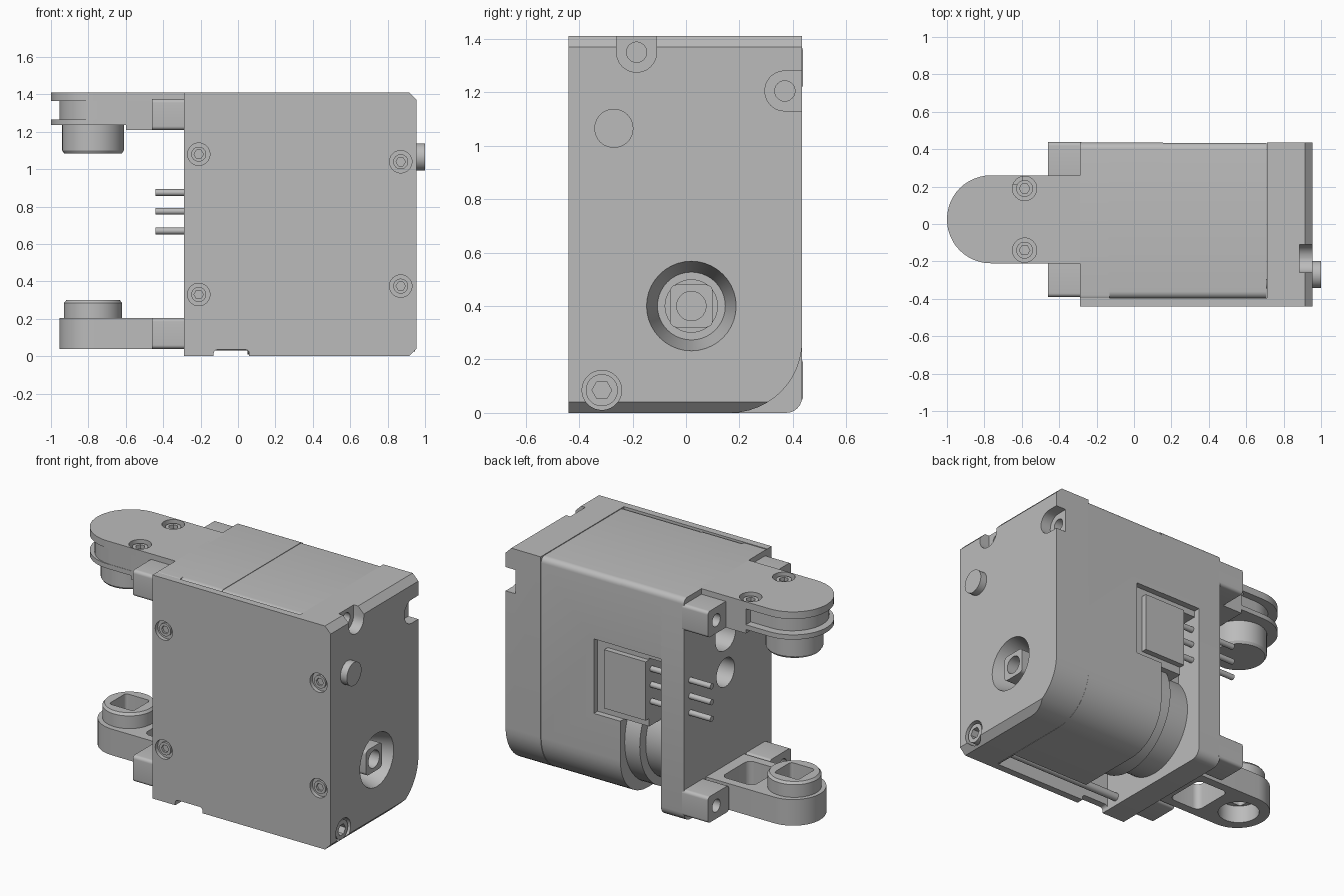
import bpy, bmesh
from math import pi, sin, cos, radians

old = bpy.data.objects.get("Cube")
if old:
    bpy.data.objects.remove(old, do_unlink=True)

grey = bpy.data.materials.new("plain_grey")
grey.use_nodes = True
grey.diffuse_color = (0.5, 0.5, 0.5, 1)
grey.node_tree.nodes["Principled BSDF"].inputs["Base Color"].default_value = (0.5, 0.5, 0.5, 1)
parts = []


def circle(a, b, r, n=40):
    return [(a + r * cos(2 * pi * i / n), b + r * sin(2 * pi * i / n)) for i in range(n)]


def rect(a0, b0, a1, b1, radii=(0, 0, 0, 0)):
    """Rectangle outline; radii for low-left, low-right, top-right, top-left."""
    out = []
    corners = ((a0, b0, 1, 1), (a1, b0, -1, 1), (a1, b1, -1, -1), (a0, b1, 1, -1))
    for k, ((a, b, sa, sb), r) in enumerate(zip(corners, radii)):
        steps = 12 if r > 0.1 else 6
        for i in range(steps + 1 if r else 1):
            t = radians(180 + 90 * k + 90 * i / steps)
            out.append((a + sa * r + r * cos(t), b + sb * r + r * sin(t)))
    return out


def prism(name, axis, outline, lo, hi, outline_hi=None, keep=True):
    """Extrude an outline along an axis, optionally tapering to a second outline."""
    place = {"x": lambda a, b, d: (d, a, b),
             "y": lambda a, b, d: (a, d, b),
             "z": lambda a, b, d: (a, b, d)}[axis]
    bm = bmesh.new()
    low = [bm.verts.new(place(a, b, lo)) for a, b in outline]
    top = [bm.verts.new(place(a, b, hi)) for a, b in (outline_hi or outline)]
    bm.faces.new(low)
    bm.faces.new(top)
    for i in range(len(low)):
        bm.faces.new((low[i - 1], low[i], top[i], top[i - 1]))
    bmesh.ops.remove_doubles(bm, verts=bm.verts, dist=1e-5)
    bmesh.ops.recalc_face_normals(bm, faces=bm.faces)
    mesh = bpy.data.meshes.new(name)
    bm.to_mesh(mesh)
    bm.free()
    mesh.materials.append(grey)
    ob = bpy.data.objects.new(name, mesh)
    bpy.context.scene.collection.objects.link(ob)
    if keep:
        parts.append(ob)
    return ob


def cut(ob, axis, outline, lo, hi, outline_hi=None):
    """Subtract a prism from a part."""
    tool = prism("cutter", axis, outline, lo, hi, outline_hi, keep=False)
    tool.hide_render = True
    mod = ob.modifiers.new("cut", "BOOLEAN")
    mod.operation, mod.solver, mod.object = "DIFFERENCE", "EXACT", tool
    graph = bpy.context.evaluated_depsgraph_get()
    graph.update()
    mesh = bpy.data.meshes.new_from_object(ob.evaluated_get(graph))
    ob.modifiers.remove(mod)
    ob.data = mesh
    bpy.data.objects.remove(tool, do_unlink=True)


# End block with chamfered outer edges
BIG = 0.27
end = prism("end_block", "x", rect(-0.44, 0, 0.435, 1.41, (0, BIG, 0, 0)), 0.71, 0.955)
cut(end, "y", [(0.905, 1.42), (0.965, 1.42), (0.965, 1.36)], -1, 1)
cut(end, "y", [(0.905, -0.01), (0.965, 0.05), (0.965, -0.01)], -1, 1)

# Open screw notches in the end block
cut(end, "x", rect(-0.26, 1.275, -0.11, 1.5, (0.074, 0.074, 0, 0)), 0.885, 1)
cut(end, "x", rect(0.295, 1.13, 0.5, 1.28, (0.074, 0, 0, 0.074)), 0.885, 1)
for y, z in ((-0.185, 1.35), (0.37, 1.205)):
    cut(end, "x", circle(y, z, 0.038, 24), 0.8, 0.9)

# Tapered shaft recess and output shaft
cut(end, "x", circle(0.02, 0.4, 0.127), 0.8, 0.96, circle(0.02, 0.4, 0.169))
prism("shaft_collar", "x", circle(0.02, 0.4, 0.1), 0.75, 0.83)
shaft = prism("output_shaft", "x", rect(-0.06, 0.32, 0.1, 0.48, (0.025,) * 4), 0.75, 0.935)
cut(shaft, "x", circle(0.02, 0.4, 0.055, 28), 0.84, 1)

# Corner screw with hex socket, and round button
cut(end, "x", circle(-0.315, 0.085, 0.074), 0.87, 1)
screw = prism("corner_screw", "x", circle(-0.315, 0.085, 0.06), 0.8, 0.945)
cut(screw, "x", circle(-0.315, 0.085, 0.037, 6), 0.9, 1)
prism("round_button", "x", circle(-0.27, 1.065, 0.073), 0.94, 1.0)

# Front plate with counterbored screws and a bottom notch
front = prism("front_plate", "y", rect(-0.29, 0, 0.71, 1.41), -0.44, -0.395)
cut(front, "y", rect(-0.13, -0.1, 0.06, 0.035, (0, 0, 0.02, 0.02)), -1, 0)
for x, z, plate in ((-0.21, 1.08, front), (0.87, 1.04, end), (0.87, 0.375, end), (-0.21, 0.33, front)):
    cut(plate, "y", circle(x, z, 0.06, 32), -0.5, -0.415)
    head = prism("front_screw", "y", circle(x, z, 0.04, 24), -0.428, -0.38)
    cut(head, "y", circle(x, z, 0.025, 6), -0.5, -0.4)

# Middle cover with a rounded lower back edge and bottom trough
EDGE = 0.035
middle = prism("middle_cover", "x", rect(-0.4, 0, 0.433, 1.407, (0, BIG, EDGE, 0.04)), 0.155, 0.708)
cut(middle, "x", rect(-0.395, -0.1, -0.25, 0.09), 0.1, 0.7)
cut(middle, "y", rect(0.1, 0.52, 0.34, 0.99), 0.395, 0.6)
prism("bottom_rod", "x", circle(-0.32, 0.055, 0.025, 16), -0.14, 0.72)

# Rear cover above the open motor bay
rear = prism("rear_cover", "x", rect(-0.4, 0.52, 0.435, 1.41, (0, 0, EDGE, 0.04)), -0.135, 0.155)
cut(rear, "y", rect(-0.2, 0.4, 0.2, 0.99), 0.395, 0.6)
cut(rear, "y", rect(-0.13, 0.4, -0.02, 0.95), 0.25, 0.6)
prism("motor", "x", circle(0.03, 0.36, 0.3, 56), -0.15, 0.17)
prism("motor_rim", "x", circle(0.03, 0.37, 0.36, 56), 0.05, 0.17)

# Socket plate in the back window and its pins
prism("socket_plate", "y", rect(-0.02, 0.57, 0.27, 0.94), 0.35, 0.43)
for z in (0.67, 0.775, 0.875):
    prism("contact_pin", "x", circle(0.37, z, 0.018, 16), -0.44, 0)

# Inner end plate with viewing holes
inner = prism("inner_end_plate", "x", rect(-0.41, 0, 0.435, 1.41, (0, 0.06, EDGE, 0.03)), -0.29, -0.13)
cut(inner, "x", circle(0.02, 0.79, 0.09), -0.4, -0.15)
cut(inner, "x", rect(-0.08, 0.93, 0.12, 1.15, (0.09,) * 4), -0.4, -0.15)

# Ears with screw holes along x
for z0, z1 in ((0.04, 0.205), (1.21, 1.375)):
    for y0, y1 in ((-0.39, -0.18), (0.23, 0.438)):
        ear = prism("mount_ear", "x", rect(y0, z0, y1, z1, (0.02,) * 4), -0.46, -0.28)
        yc = -0.31 if y0 < 0 else 0.355
        cut(ear, "x", circle(yc, (z0 + z1) / 2, 0.04, 24), -0.5, -0.32)

# Upper arm: top plate, recessed core and lower lip
arm = [prism("upper_arm_top", "z", rect(-1, -0.21, -0.27, 0.26, (0.234, 0, 0, 0.234)), 1.365, 1.41),
       prism("upper_arm_core", "z", rect(-0.955, -0.208, -0.27, 0.212, (0.209, 0, 0, 0.209)), 1.24, 1.37)]
prism("upper_arm_lip", "z", rect(-1, -0.21, -0.6, 0.26, (0.234, 0, 0, 0.234)), 1.235, 1.265)
prism("upper_arm_root", "z", rect(-0.6, -0.21, -0.27, 0.26), 1.21, 1.37)
for y in (0.19, -0.14):
    cut(arm[0], "z", circle(-0.585, y, 0.065, 32), 1.3, 1.5)
    head = prism("arm_screw", "z", circle(-0.585, y, 0.045, 24), 1.36, 1.395)
    cut(head, "z", circle(-0.585, y, 0.028, 6), 1.372, 1.5)
prism("upper_boss", "z", circle(-0.775, 0.025, 0.155, 48), 1.085, 1.1, circle(-0.775, 0.025, 0.165, 48))
prism("upper_boss_body", "z", circle(-0.775, 0.025, 0.165, 48), 1.1, 1.24)

# Lower arm with a pocket and a socketed boss
lower = prism("lower_arm", "z", rect(-0.955, -0.165, -0.28, 0.215, (0.189, 0, 0, 0.189)), 0.04, 0.205)
cut(lower, "z", rect(-0.58, -0.11, -0.36, 0.16, (0.04,) * 4), -0.1, 0.4)
cut(lower, "z", circle(-0.775, 0.025, 0.12), -0.1, 0.15)
boss = prism("lower_boss", "z", circle(-0.775, 0.025, 0.155, 48), 0.2, 0.285)
rim = prism("lower_boss_rim", "z", circle(-0.775, 0.025, 0.155, 48), 0.285, 0.3, circle(-0.775, 0.025, 0.143, 48))
for ob in (lower, boss, rim):
    cut(ob, "z", rect(-0.86, -0.06, -0.69, 0.11, (0.02,) * 4), 0.1, 0.4)

# Smooth the round sides and keep the edges sharp
bpy.ops.object.select_all(action="DESELECT")
for ob in parts:
    ob.select_set(True)
bpy.context.view_layer.objects.active = parts[0]
bpy.ops.object.shade_smooth_by_angle()
